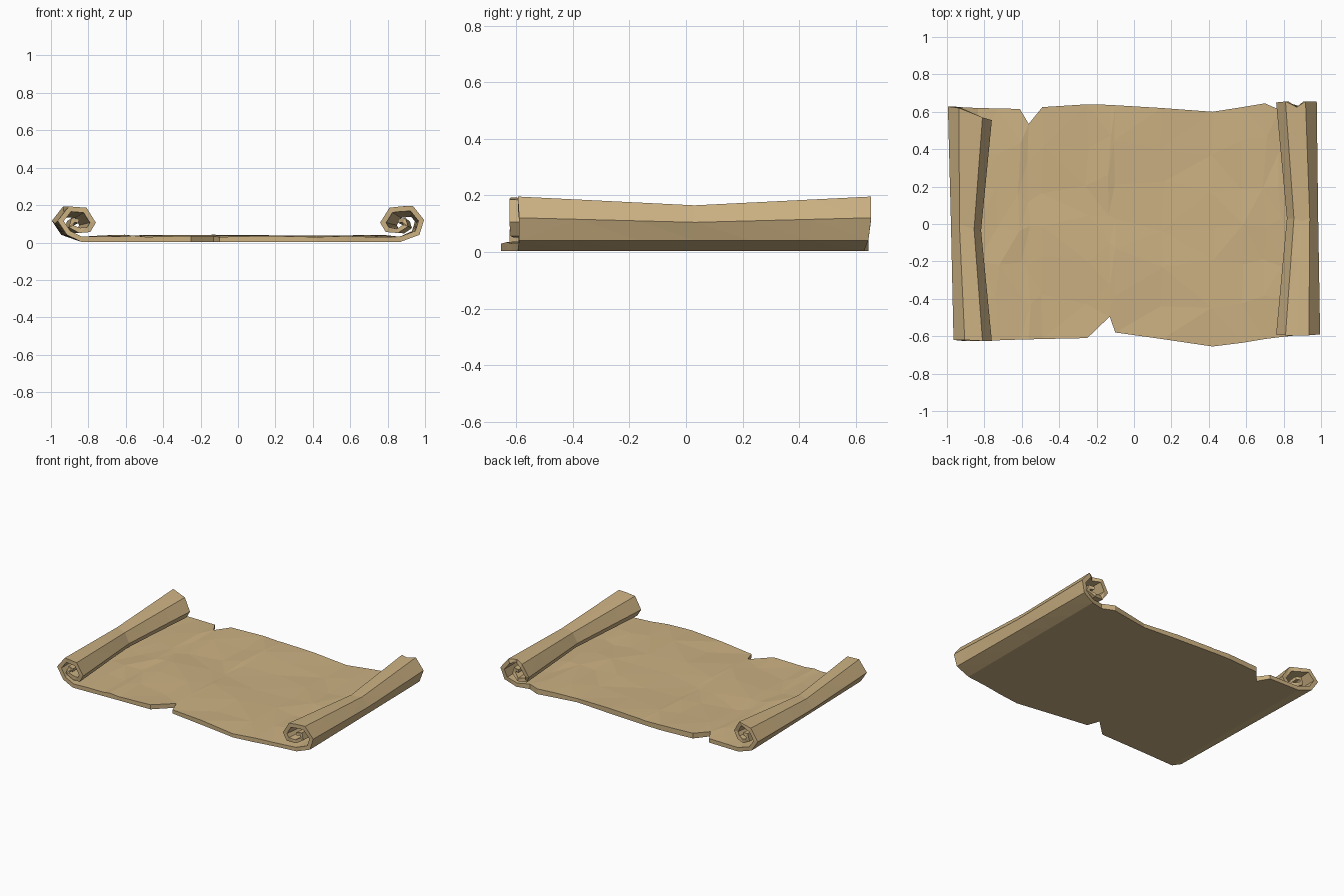
import bpy, bmesh, random
from mathutils import Vector

if "Cube" in bpy.data.objects:
    bpy.data.objects.remove(bpy.data.objects["Cube"])

random.seed(7)

mat = bpy.data.materials.new("parchment tan")
mat.diffuse_color = (0.60, 0.44, 0.225, 1)
mat.use_nodes = True
mat.node_tree.nodes["Principled BSDF"].inputs["Base Color"].default_value = mat.diffuse_color

# Rolled end: outer surface (|x|, z) going from the sheet into the spiral, with front / back y
roll_r = [(0.87, 0.008, -0.595, 0.63), (0.97, 0.045, -0.59, 0.645), (0.995, 0.125, -0.59, 0.655),
          (0.935, 0.20, -0.595, 0.655), (0.87, 0.197, -0.595, 0.625), (0.81, 0.19, -0.595, 0.655),
          (0.76, 0.11, -0.59, 0.65), (0.79, 0.06, -0.59, 0.63), (0.855, 0.055, -0.58, 0.64),
          (0.91, 0.09, -0.58, 0.62), (0.895, 0.135, -0.57, 0.62), (0.855, 0.13, -0.58, 0.63)]
roll_l = [(0.84, 0.008, -0.625, 0.62), (0.945, 0.045, -0.625, 0.625), (0.995, 0.12, -0.62, 0.628),
          (0.935, 0.197, -0.62, 0.62), (0.81, 0.19, -0.625, 0.57), (0.76, 0.11, -0.625, 0.555),
          (0.79, 0.06, -0.62, 0.56), (0.85, 0.055, -0.61, 0.58), (0.905, 0.085, -0.61, 0.59),
          (0.89, 0.135, -0.60, 0.59), (0.85, 0.13, -0.61, 0.58)]
# Flat sheet: x, front y, back y (with one torn notch on each edge)
sheet = [(-0.73, -0.622, 0.618), (-0.61, -0.618, 0.615), (-0.563, -0.617, 0.535), (-0.49, -0.615, 0.625),
         (-0.25, -0.61, 0.64), (-0.13, -0.495, 0.637), (-0.10, -0.58, 0.635), (0.15, -0.615, 0.62),
         (0.42, -0.655, 0.60), (0.58, -0.635, 0.625), (0.70, -0.615, 0.645), (0.78, -0.605, 0.61)]

cols = [(-x, z, a, b, -1, i) for i, (x, z, a, b) in reversed(list(enumerate(roll_l)))]
cols += [(x, 0.008, a, b, 0, 0) for x, a, b in sheet]
cols += [(x, z, a, b, 1, i) for i, (x, z, a, b) in enumerate(roll_r)]
rows = [0, 0.17, 0.34, 0.5, 0.66, 0.83, 1]


def outer_point(col, t):
    """Point on the outer surface; the rolls are pinched towards mid length."""
    x, z, a, b, side, i = col
    y = a + (b - a) * t
    pinch = 1 - abs(2 * t - 1)
    if side and i >= 2:
        x = side * (0.99 - (0.99 - abs(x)) * (1 - 0.25 * pinch))
        z = 0.045 + (z - 0.045) * (1 - 0.2 * pinch)
    if side:
        lean = 0.03 * (1 - t) if side < 0 else -0.018 * t
        x += lean if abs(x) > 0.92 and i < 5 else 0
    return Vector((x, y, z))


# Scroll: one folded strip with outer and inner skins joined at the rim
bm = bmesh.new()
outer, inner = [], []
n = len(cols)
for t in rows:
    pts = [outer_point(c, t) for c in cols]
    orow, irow = [], []
    for k, p in enumerate(pts):
        dirs = []
        for q, r in ((k - 1, k), (k, k + 1)):
            if q >= 0 and r < n:
                d = pts[r] - pts[q]
                dirs.append(Vector((-d.z, 0, d.x)).normalized())
        nrm = sum(dirs, Vector()).normalized()
        th = 0.027 / max(0.7, nrm.dot(dirs[0]))
        if cols[k][4] == 0:
            # wrinkles on the writing side
            nrm = Vector((0, 0, 1))
            th = 0.03 + random.uniform(-0.005, 0.008)
        elif cols[k][5] > 7:
            th *= 0.8
        off = nrm * th
        if cols[k][4] == 0 and 0 < t < 1:
            off.y += random.uniform(-0.04, 0.04)
            off.x += random.uniform(-0.012, 0.012)
        orow.append(bm.verts.new(p))
        irow.append(bm.verts.new(p + off))
    outer.append(orow)
    inner.append(irow)

m = len(rows)
for j in range(m - 1):
    for k in range(n - 1):
        bm.faces.new((outer[j][k], outer[j + 1][k], outer[j + 1][k + 1], outer[j][k + 1]))
        bm.faces.new((inner[j][k], inner[j][k + 1], inner[j + 1][k + 1], inner[j + 1][k]))
    for k in (0, n - 1):
        bm.faces.new((outer[j][k], outer[j + 1][k], inner[j + 1][k], inner[j][k]))
for k in range(n - 1):
    for j in (0, m - 1):
        bm.faces.new((outer[j][k], outer[j][k + 1], inner[j][k + 1], inner[j][k]))
bmesh.ops.recalc_face_normals(bm, faces=bm.faces)
bmesh.ops.triangulate(bm, faces=bm.faces)

# Rest on the ground
low = min(v.co.z for v in bm.verts)
for v in bm.verts:
    v.co.z -= low - 0.004

me = bpy.data.meshes.new("parchment_scroll")
bm.to_mesh(me)
bm.free()
me.materials.append(mat)
scroll = bpy.data.objects.new("parchment_scroll", me)
bpy.context.collection.objects.link(scroll)
